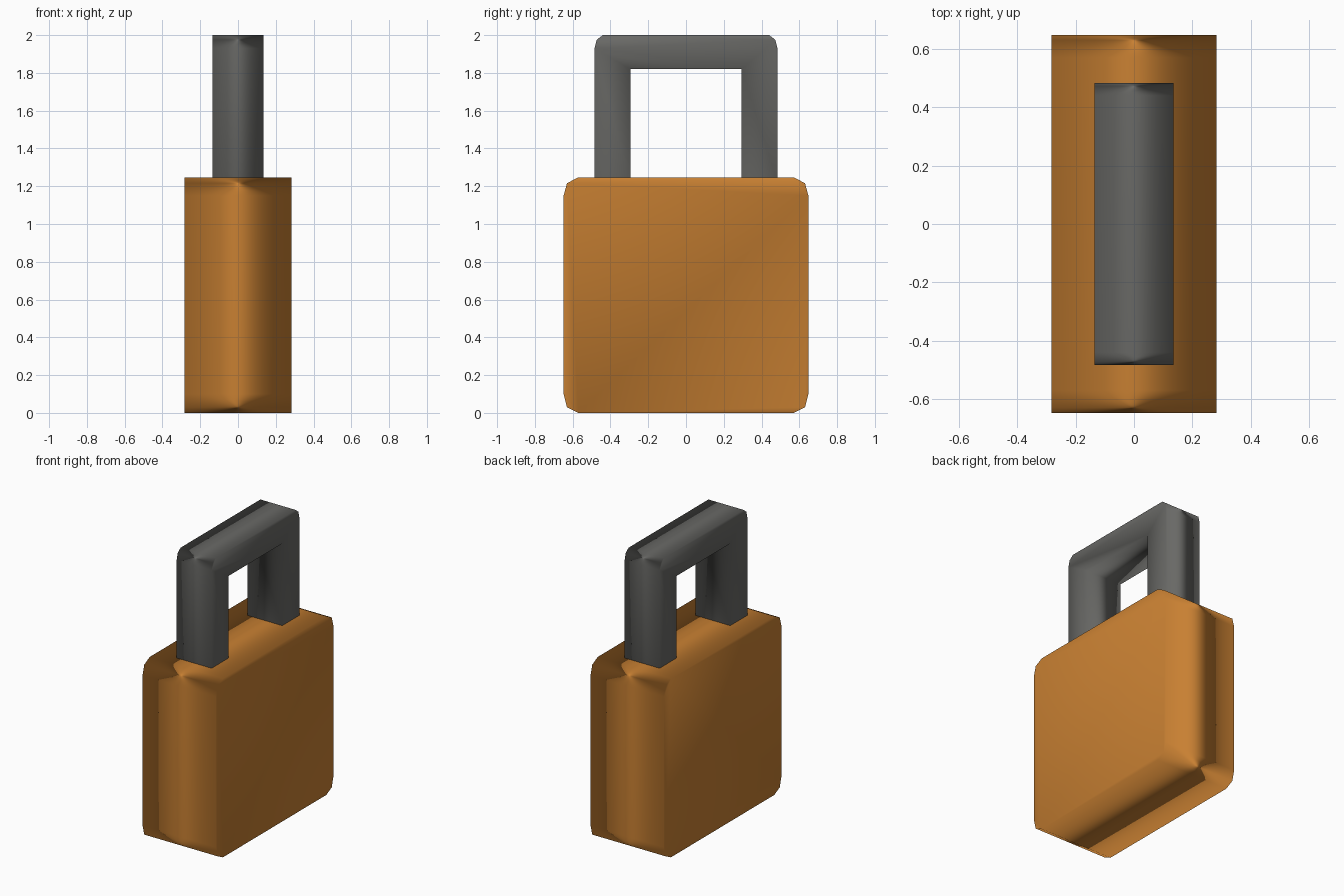
import bpy, bmesh

if "Cube" in bpy.data.objects:
    bpy.data.objects.remove(bpy.data.objects["Cube"])


def material(name, rgb):
    m = bpy.data.materials.new(name)
    m.diffuse_color = (*rgb, 1)
    m.use_nodes = True
    m.node_tree.nodes["Principled BSDF"].inputs["Base Color"].default_value = m.diffuse_color
    return m


def extrude_profile(name, profile, half_width, mat):
    """Extrude a closed (y, z) outline along x and shade it smoothly."""
    bm = bmesh.new()
    face = bm.faces.new([bm.verts.new((-half_width, y, z)) for y, z in profile])
    out = bmesh.ops.extrude_face_region(bm, geom=[face], use_keep_orig=True)
    verts = [g for g in out["geom"] if isinstance(g, bmesh.types.BMVert)]
    bmesh.ops.translate(bm, verts=verts, vec=(2 * half_width, 0, 0))
    bmesh.ops.recalc_face_normals(bm, faces=bm.faces)
    for f in bm.faces:
        f.smooth = True
    mesh = bpy.data.meshes.new(name)
    bm.to_mesh(mesh)
    bm.free()
    mesh.materials.append(mat)
    obj = bpy.data.objects.new(name, mesh)
    bpy.context.collection.objects.link(obj)
    # Large side faces dominate the soft shading
    mod = obj.modifiers.new("soft_shading", "WEIGHTED_NORMAL")
    mod.mode = 'FACE_AREA'
    return obj


def mirrored(half):
    """Complete a right-hand outline with its mirror image in y."""
    return half + [(-y, z) for y, z in reversed(half)]


brass = material("brass_orange", (0.58, 0.216, 0.032))
steel = material("dark_steel", (0.14, 0.14, 0.132))

# Lock body: block with two-step chamfered corners
extrude_profile("lock_body", mirrored([
    (0.57, 0.0), (0.63, 0.03), (0.648, 0.10),
    (0.648, 1.15), (0.63, 1.216), (0.57, 1.247)]), 0.283, brass)

# Shackle: square arch with rounded outer corners and sharp inner ones
extrude_profile("shackle", mirrored([
    (0.295, 1.82), (0.295, 1.22), (0.484, 1.22),
    (0.484, 1.93), (0.473, 1.975), (0.44, 2.0)])[::-1], 0.135, steel)
